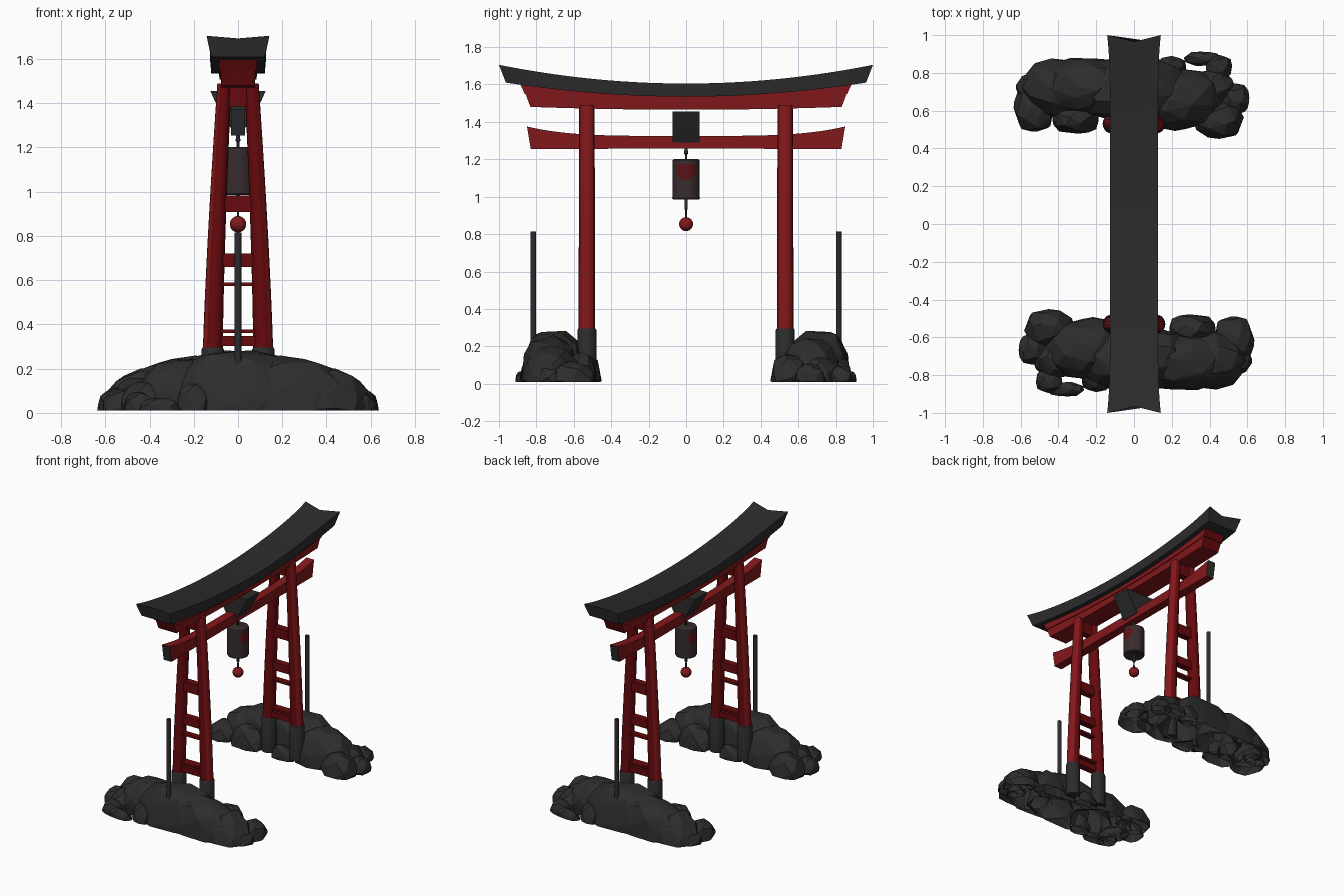
import bpy, bmesh, math, random
from mathutils import Vector

if "Cube" in bpy.data.objects:
    bpy.data.objects.remove(bpy.data.objects["Cube"])

random.seed(4)


def material(name, rgb):
    m = bpy.data.materials.new(name)
    m.diffuse_color = (*rgb, 1)
    m.use_nodes = True
    m.node_tree.nodes["Principled BSDF"].inputs["Base Color"].default_value = m.diffuse_color
    return m


RED = material("lacquer_red", (0.23, 0.009, 0.011))
DEEP = material("deep_red", (0.135, 0.003, 0.004))
DARK_RED = material("emblem_red", (0.11, 0.006, 0.008))
BLACK = material("roof_black", (0.025, 0.025, 0.026))
ROCK = material("rock_grey", (0.026, 0.026, 0.026))
LANTERN = material("lantern_brown", (0.040, 0.026, 0.026))


def finish(name, bm, mats, smooth=True):
    bmesh.ops.recalc_face_normals(bm, faces=bm.faces)
    me = bpy.data.meshes.new(name)
    bm.to_mesh(me)
    bm.free()
    for m in mats:
        me.materials.append(m)
    ob = bpy.data.objects.new(name, me)
    bpy.context.collection.objects.link(ob)
    if smooth:
        bpy.ops.object.select_all(action='DESELECT')
        ob.select_set(True)
        bpy.context.view_layer.objects.active = ob
        bpy.ops.object.shade_smooth_by_angle(angle=math.radians(35))
    return ob


def loft(name, rings, mats, rule=None, smooth=True):
    """Skin a list of equal-length point rings and cap both ends."""
    bm = bmesh.new()
    vs = [[bm.verts.new(p) for p in r] for r in rings]
    n = len(rings[0])
    for a, b in zip(vs, vs[1:]):
        for i in range(n):
            j = (i + 1) % n
            bm.faces.new((a[i], a[j], b[j], b[i]))
    bm.faces.new(vs[0])
    bm.faces.new(vs[-1])
    if rule:
        bm.normal_update()
        for f in bm.faces:
            f.material_index = rule(f)
    return finish(name, bm, mats, smooth)


def circle(x, y, z, rx, ry=None, n=20):
    ry = ry or rx
    return [(x + rx * math.cos(2 * math.pi * i / n), y + ry * math.sin(2 * math.pi * i / n), z)
            for i in range(n)]


def box(name, x, y0, y1, z0, z1, mat):
    return loft(name, [[(sx * x, y, z) for sx, y in ((-1, y0), (1, y0), (1, y1), (-1, y1))]
                       for z in (z0, z1)], [mat])


def ends(f):
    """Second material on faces that look along y."""
    return int(abs(f.normal.y) > 0.75)


def beam(name, hw_top, hw_bot, y_top, y_bot, top, bot, mats):
    """Curved beam along y with slanted ends; top and bot give z from y."""
    rings = []
    for k in range(33):
        t = -1 + k / 16
        a, b = y_top * t, y_bot * t
        rings.append([(-hw_bot, b, bot(b)), (hw_bot, b, bot(b)),
                      (hw_top, a, top(a)), (-hw_top, a, top(a))])
    return loft(name, rings, mats, ends)


# Curved roof with flared, notched ends
rings = []
for k in range(49):
    t = -1 + k / 24
    flare = t ** 8
    w, yc, yb = 0.127 + 0.015 * flare, t * (1 - 0.035 * flare), t * 0.963
    zt, zb = 1.605 + 0.1 * t * t, 1.535 + 0.075 * t * t
    rings.append([(-0.121, yb, zb), (0.121, yb, zb), (w, t, zt),
                  (0, yc, zt - 0.012 * flare), (-w, t, zt)])
loft("roof", rings, [BLACK])

# Red beams under the roof
roof_under = lambda y: 1.54 + 0.075 * y * y
step = lambda y: 1.508 + 0.055 * y * y
beam("upper_beam", 0.086, 0.084, 0.885, 0.862, roof_under, step, [RED, DEEP])
beam("main_beam", 0.078, 0.074, 0.858, 0.832, lambda y: step(y) + 0.002,
     lambda y: 1.465 + 0.022 * y * y, [RED, DEEP])

# Lower tie beam with black end grain
beam("tie_beam", 0.032, 0.032, 0.85, 0.83, lambda y: 1.325 + 0.05 * (y / 0.85) ** 4,
     lambda y: 1.258 - 0.004 * abs(y), [RED, BLACK])

# Centre plaque, a wedge leaning outward on both sides
loft("plaque", [[(s * x, y, z) for s, x, z in
                 ((-1, 0.036, 1.29), (1, 0.036, 1.29), (1, 0.105, 1.41),
                  (1, 0.125, 1.455), (-1, 0.125, 1.455), (-1, 0.105, 1.41))]
                for y in (-0.072, 0.072)], [BLACK])


def leg_x(z):
    """Centre line of a leg, bowing inward toward the top."""
    return 0.115 - 0.053 * (max(z - 0.2, 0) / 1.28) ** 1.4


# Four leaning legs with black sleeves, and rungs between each pair
for sy in (-1, 1):
    y = sy * 0.53
    side = "front" if sy < 0 else "back"
    for sx in (-1, 1):
        tag = side + ("_left" if sx < 0 else "_right")
        zs = [0.2 + 1.29 * i / 14 for i in range(15)]
        loft("leg_" + tag, [circle(sx * leg_x(z), y, z, 0.046 - 0.014 * (z - 0.2) / 1.29,
                                   0.045 - 0.003 * (z - 0.2)) for z in zs], [RED, DEEP],
             lambda f: int(abs(f.normal.y) > 0.75 or f.normal.x * f.calc_center_median().x < 0))
        loft("sleeve_" + tag, [circle(sx * 0.115, y, z, r) for z, r in
                               ((0.04, 0.051), (0.285, 0.051), (0.295, 0.046))], [BLACK])
    for i, (z, h, d) in enumerate(((0.325, 0.045, 0.025), (0.37, 0.016, 0.03),
                                   (0.582, 0.016, 0.022), (0.69, 0.06, 0.025),
                                   (0.945, 0.075, 0.025), (1.43, 0.09, 0.025))):
        box(f"rung_{side}_{i}", leg_x(z), y - d, y + d, z - h / 2, z + h / 2, DEEP)

    # Thin standing post on the rock
    loft("post_" + side, [circle(0, sy * 0.816, z, 0.015, n=12) for z in (0.1, 0.815)], [BLACK])

# Hanging lantern with a round emblem on both sides
prof = [(0.99, 0.062), (0.985, 0.07), (0.992, 0.074)]
prof += [(1.0 + 0.19 * i / 36, 0.073) for i in range(37)]
prof += [(1.197, 0.071), (1.202, 0.06)]


def emblem(f):
    c = f.calc_center_median()
    return int(c.y ** 2 + (c.z - 1.143) ** 2 < 0.052 ** 2 and c.z < 1.175
               and abs(f.normal.z) < 0.3)


loft("lantern", [circle(0, 0, z, r, n=64) for z, r in prof], [LANTERN, DARK_RED], emblem)
loft("hanger", [circle(0, 0, z, r, n=12) for z, r in
                ((1.195, 0.006), (1.225, 0.006), (1.23, 0.011), (1.262, 0.008))], [BLACK])
loft("cord", [circle(0, 0, z, r, n=12) for z, r in
              ((0.87, 0.006), (0.93, 0.005), (0.935, 0.009), (0.99, 0.009))], [BLACK])
bm = bmesh.new()
bmesh.ops.create_uvsphere(bm, u_segments=24, v_segments=14, radius=0.037)
bmesh.ops.translate(bm, verts=bm.verts, vec=(0, 0, 0.853))
finish("ball", bm, [RED])


def boulder(bm, x, y, rx, ry, h, n):
    """Faceted stone: hull of jittered points on a rounded block."""
    pts = []
    for i in range(n):
        z = 1 - 2 * (i + 0.5) / n
        a = i * 2.39996 + random.uniform(-0.25, 0.25)
        r = math.sqrt(1 - z * z)
        d = Vector((r * math.cos(a), r * math.sin(a), z))
        d /= sum(abs(c) ** 2.5 for c in d) ** 0.4
        d *= random.uniform(0.93, 1.02)
        pts.append(bm.verts.new((x + rx * d.x, y + ry * d.y, 0.01 + (h - 0.01) * max(d.z, 0))))
    res = bmesh.ops.convex_hull(bm, input=pts)
    junk = [v for v in res["geom_interior"] if isinstance(v, bmesh.types.BMVert)]
    bmesh.ops.delete(bm, geom=junk, context='VERTS')


# Rock mounds, open below; the back one is the front one turned half round
stones = ((0.0, -0.71, 0.34, 0.175, 0.295, 80), (0.26, -0.73, 0.27, 0.155, 0.26, 70),
          (-0.24, -0.66, 0.24, 0.165, 0.245, 60), (0.40, -0.72, 0.2, 0.155, 0.2, 50),
          (0.31, -0.56, 0.13, 0.085, 0.17, 40), (0.53, -0.61, 0.11, 0.13, 0.12, 40),
          (0.52, -0.72, 0.11, 0.08, 0.10, 36), (-0.45, -0.55, 0.13, 0.1, 0.165, 40),
          (-0.53, -0.66, 0.085, 0.09, 0.11, 36), (-0.42, -0.72, 0.11, 0.1, 0.15, 36),
          (-0.45, -0.83, 0.075, 0.07, 0.10, 30), (-0.36, -0.875, 0.1, 0.04, 0.07, 30),
          (-0.2, -0.83, 0.08, 0.06, 0.14, 30), (0.0, -0.53, 0.1, 0.05, 0.11, 30))
bm = bmesh.new()
for s in stones:
    boulder(bm, *s)
bmesh.ops.recalc_face_normals(bm, faces=bm.faces)
bmesh.ops.delete(bm, geom=[f for f in bm.faces if all(v.co.z < 0.012 for v in f.verts)],
                 context='FACES')
front = finish("rock_front", bm, [ROCK], smooth=False)
back = bpy.data.objects.new("rock_back", front.data)
back.rotation_euler.z = math.pi
bpy.context.collection.objects.link(back)
